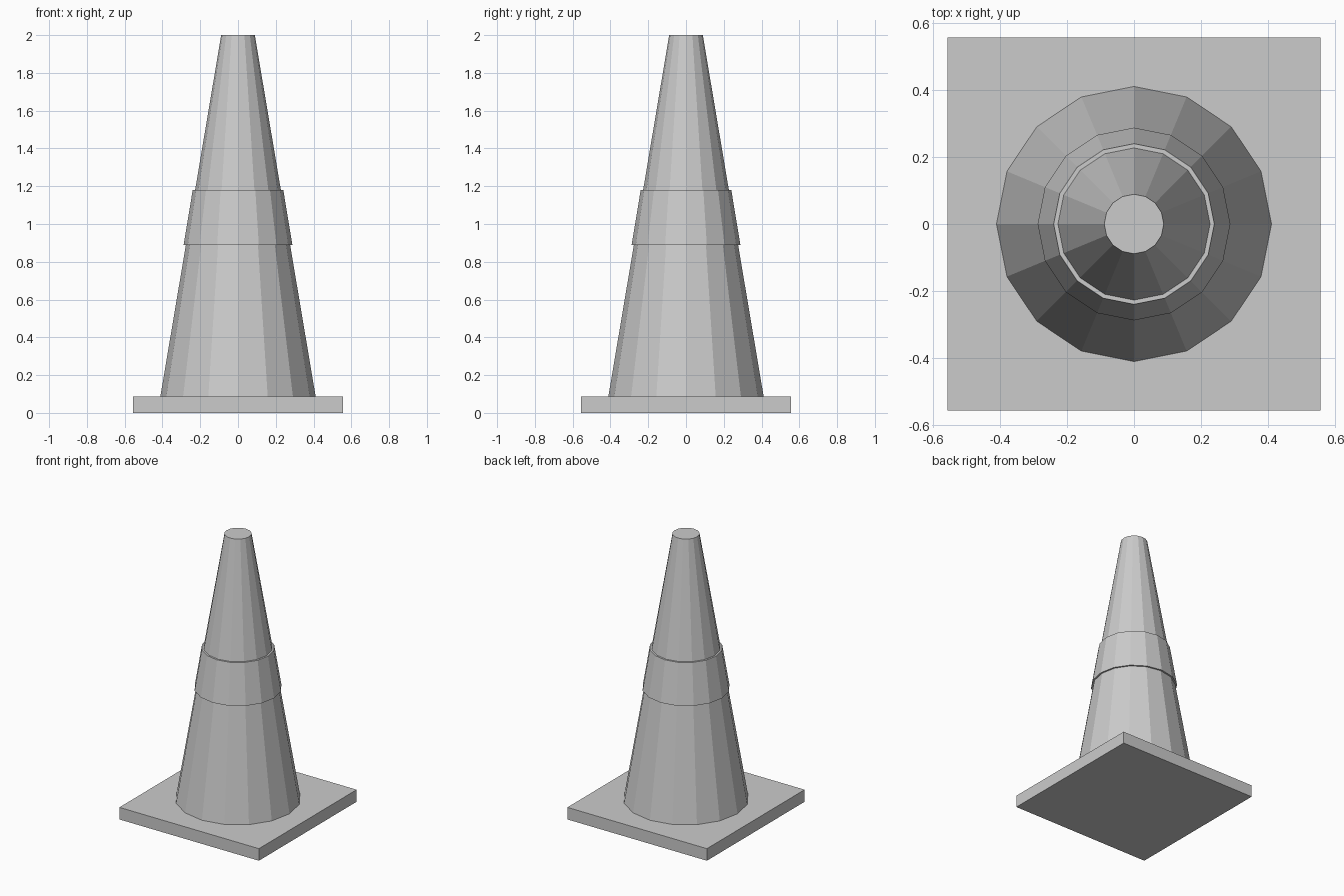
import bpy

if "Cube" in bpy.data.objects:
    bpy.data.objects.remove(bpy.data.objects["Cube"])

SIDES = 16

grey = bpy.data.materials.new("plain grey")
grey.diffuse_color = (0.6, 0.6, 0.6, 1.0)
grey.use_nodes = True
grey.node_tree.nodes["Principled BSDF"].inputs["Base Color"].default_value = grey.diffuse_color


def finish(name):
    obj = bpy.context.object
    obj.name = name
    obj.data.materials.append(grey)
    return obj


def tapered(name, r_bottom, r_top, z_bottom, z_top):
    # Flat-sided frustum standing between two heights
    bpy.ops.mesh.primitive_cone_add(
        vertices=SIDES, radius1=r_bottom, radius2=r_top,
        depth=z_top - z_bottom, location=(0, 0, (z_bottom + z_top) / 2))
    return finish(name)


# Square foot plate
bpy.ops.mesh.primitive_cube_add(size=1, location=(0, 0, 0.0435))
bpy.context.object.scale = (1.114, 1.114, 0.087)
finish("base_plate")

# Cone body and the slightly raised collar around it
tapered("cone_body", 0.411, 0.089, 0.087, 2.0)
tapered("collar_band", 0.288, 0.24, 0.888, 1.179)
